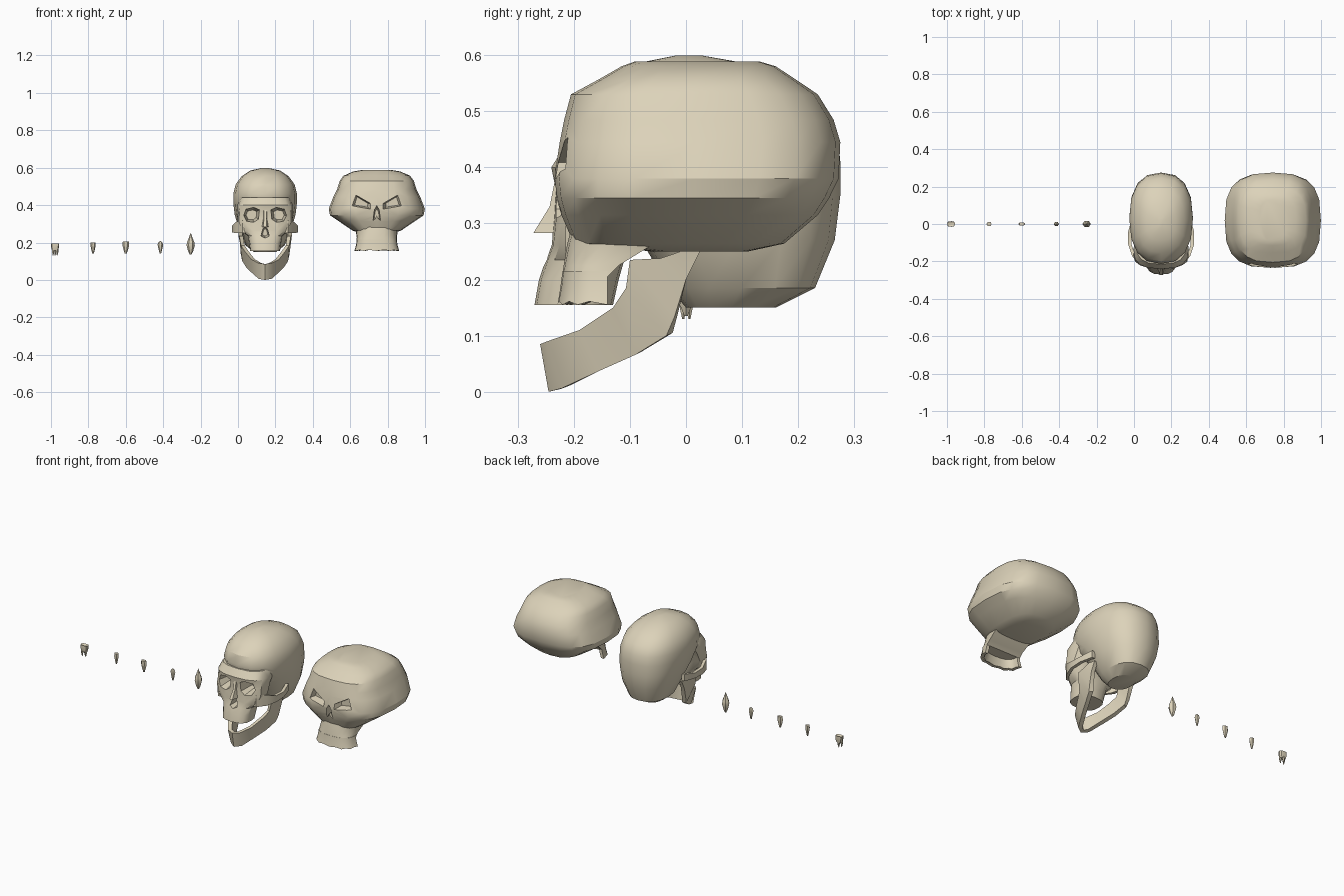
import bpy, bmesh, math
from mathutils import Vector

if "Cube" in bpy.data.objects:
    bpy.data.objects.remove(bpy.data.objects["Cube"])

bone = bpy.data.materials.new("bone")
bone.diffuse_color = (0.72, 0.65, 0.49, 1)
bone.use_nodes = True
bone.node_tree.nodes["Principled BSDF"].inputs["Base Color"].default_value = bone.diffuse_color


def finish(name, bm, x=0.0, angle=35):
    bmesh.ops.recalc_face_normals(bm, faces=bm.faces)
    me = bpy.data.meshes.new(name)
    bm.to_mesh(me)
    bm.free()
    me.materials.append(bone)
    ob = bpy.data.objects.new(name, me)
    bpy.context.collection.objects.link(ob)
    ob.location.x = x
    smooth(ob, angle)
    return ob


def smooth(ob, angle=35):
    bpy.ops.object.select_all(action='DESELECT')
    ob.select_set(True)
    bpy.context.view_layer.objects.active = ob
    bpy.ops.object.shade_smooth_by_angle(angle=math.radians(angle))


def skin(bm, rings):
    """Join equal-length closed point rings and cap both ends."""
    vs = [[bm.verts.new(p) for p in r] for r in rings]
    n = len(vs[0])
    for a, b in zip(vs, vs[1:]):
        for i in range(n):
            j = (i + 1) % n
            bm.faces.new((a[i], a[j], b[j], b[i]))
    bm.faces.new(vs[0])
    bm.faces.new(vs[-1])


def ring(z, hw, yf, yb, e=2.0, n=16, x=0.0):
    pts = []
    for i in range(n):
        a = 2 * math.pi * i / n
        c, s = math.cos(a), math.sin(a)
        pts.append((x + hw * math.copysign(abs(c) ** (2 / e), c),
                    (yf + yb) / 2 + (yb - yf) / 2 * math.copysign(abs(s) ** (2 / e), s), z))
    return pts


def loft(name, rows, e=2.0, n=16, x=0.0, angle=35):
    bm = bmesh.new()
    skin(bm, [ring(*r, e=e, n=n) for r in rows])
    return finish(name, bm, x, angle)


def cut(ob, outlines, depth, x):
    """Carve tapered sockets from the front; outlines are (x, z) points."""
    for o in outlines:
        cx = sum(p[0] for p in o) / len(o)
        cz = sum(p[1] for p in o) / len(o)
        bm = bmesh.new()
        skin(bm, [[(cx + (px - cx) * s, y, cz + (pz - cz) * s) for px, pz in o]
                  for y, s in ((-0.32, 1.12), (-0.235, 1.0), (-0.235 + depth, 0.65))])
        c = finish("socket_cutter", bm, x)
        c.hide_render = True
        m = ob.modifiers.new("socket", 'BOOLEAN')
        m.operation, m.solver, m.object = 'DIFFERENCE', 'EXACT', c
        bpy.context.view_layer.objects.active = ob
        bpy.ops.object.modifier_apply(modifier=m.name)
        bpy.data.objects.remove(c)
    smooth(ob, 30)


def flip(o):
    return [(-px, pz) for px, pz in reversed(o)]


def union(a, b):
    m = a.modifiers.new("join", 'BOOLEAN')
    m.operation, m.solver, m.object = 'UNION', 'EXACT', b
    bpy.context.view_layer.objects.active = a
    bpy.ops.object.modifier_apply(modifier=m.name)
    bpy.data.objects.remove(b)


# ---- Natural skull: braincase and face merged, then sockets carved
X1 = 0.145
skull = loft("natural_skull", [
    (.15, .06, .0, .16), (.185, .105, -.03, .23), (.27, .14, -.08, .265),
    (.35, .163, -.15, .275), (.41, .17, -.205, .275), (.46, .17, -.213, .27),
    (.51, .158, -.2, .245), (.555, .125, -.155, .185), (.585, .08, -.09, .11),
    (.599, .015, -.02, .03)], e=2.4, x=X1)
face = loft("face", [
    (.155, .08, -.27, -.13), (.20, .086, -.262, -.12), (.235, .092, -.25, -.11),
    (.262, .128, -.24, -.11), (.31, .148, -.235, -.10), (.36, .146, -.232, -.07),
    (.40, .148, -.24, -.03), (.44, .135, -.215, .0)], e=2.7, x=X1)
union(skull, face)
eye = [(.03, .375), (.06, .388), (.105, .38), (.118, .345), (.10, .312), (.06, .308), (.035, .325)]
cut(skull, [eye, flip(eye), [(0, .29), (.013, .27), (.022, .235), (0, .225), (-.022, .235), (-.013, .27)]],
    .09, X1)

# nasal bone
bm = bmesh.new()
skin(bm, [[(-w, -.20, z), (-.35 * w, y, z), (.35 * w, y, z), (w, -.20, z)]
          for z, w, y in ((.283, .026, -.272), (.33, .018, -.243), (.385, .022, -.232))])
finish("nasal_bone", bm, X1)

for s in (1, -1):
    # cheek arches
    bm = bmesh.new()
    path = [(.115, -.215, .285, .035), (.15, -.17, .28, .03), (.17, -.11, .272, .018),
            (.17, -.04, .272, .015), (.15, .03, .28, .02)]
    skin(bm, [[(s * (x + dx), y, z + dz * h) for dx, dz in
               ((.006, 1), (.006, -1), (-.012, -1), (-.012, 1))] for x, y, z, h in path])
    finish("cheek_arch", bm, X1)

# lower jaw: stations (x, y_low, z_low, y_top, z_top), mirrored
st = [(0, -.245, .0, -.26, .085), (.035, -.222, .006, -.247, .09), (.07, -.155, .037, -.19, .11),
      (.10, -.09, .066, -.13, .15), (.122, -.035, .10, -.107, .185), (.13, -.02, .135, -.1, .235),
      (.135, .0, .2, -.045, .238), (.135, .025, .25, -.01, .25)]
full = [(-a[0],) + a[1:] for a in reversed(st[1:])] + st
rings = []
for i, (x, yl, zl, yt, zt) in enumerate(full):
    a, b = full[max(i - 1, 0)], full[min(i + 1, len(full) - 1)]
    d = Vector((b[0] - a[0], (b[1] + b[3] - a[1] - a[3]) / 2))
    nrm = Vector((-d.y, d.x)).normalized() * .022   # horizontal direction into the arch
    xt = x * 1.06
    rings.append([(x, yl, zl), (xt, yt, zt), (xt + nrm.x, yt + nrm.y, zt), (x + nrm.x, yl + nrm.y, zl + .005)])
bm = bmesh.new()
skin(bm, rings)
finish("lower_jaw", bm, X1)

# ---- Wide stylised skull
X2 = 0.742
wide = loft("wide_skull", [
    (.25, .09, -.06, .11), (.264, .13, -.2, .175), (.315, .205, -.222, .235),
    (.345, .25, -.231, .255), (.38, .257, -.235, .272), (.445, .232, -.225, .275),
    (.485, .212, -.217, .263), (.53, .198, -.205, .235), (.557, .178, -.155, .195),
    (.58, .125, -.115, .16), (.589, .07, -.09, .13)], e=2.9, n=20, x=X2)
eye = [(.03, .408), (.118, .462), (.14, .395), (.033, .378)]
nose = [(0, .398), (.013, .375), (.022, .315), (.009, .325), (0, .345), (-.009, .325), (-.022, .315), (-.013, .375)]
cut(wide, [eye, flip(eye), nose], .05, X2)


# upper jaw: solid root above, open curved wall below with a scalloped rim
def arch(hw, yf, yb, n=12):
    return [(hw * math.copysign(abs(math.cos(t)) ** .75, math.cos(t)), yb + (yf - yb) * math.sin(t) ** .75)
            for t in (math.pi * i / n for i in range(n + 1))]


bm = bmesh.new()
skin(bm, [[(x, y, z) for x, y in arch(hw, yf, yb)] for z, hw, yf, yb in
          ((.29, .125, -.205, -.04), (.262, .112, -.212, -.06), (.225, .107, -.218, -.12), (.205, .108, -.221, -.14))])
finish("upper_jaw_root", bm, X2)
bm = bmesh.new()
rings = []
for z, hw, yf in ((.215, .107, -.22), (.185, .111, -.224), (.158, .12, -.229)):
    rim = .006 if z < .16 else 0
    outer, inner = arch(hw, yf, -.14), arch(hw - .018, yf + .018, -.14)
    rings.append([(x, y, z + rim * (i % 2) - rim / 2) for i, (x, y) in enumerate(outer)] +
                 [(x, y, z + rim * (i % 2) - rim / 2) for i, (x, y) in reversed(list(enumerate(inner)))])
skin(bm, rings)
finish("upper_jaw_wall", bm, X2)


# ---- Loose teeth in a row
def tooth(name, x, rows, flat=.9, n=6):
    loft(name, [(z, w, -w * flat, w * flat) for z, w in rows], n=n, x=x, angle=40)


tooth("fang", -.253, [(.135, .004), (.155, .014), (.185, .022), (.2, .02), (.225, .01), (.25, .001)])
tooth("canine", -.415, [(.14, .004), (.165, .01), (.188, .015), (.2, .011), (.207, .003)], .75)
tooth("incisor", -.6, [(.14, .005), (.165, .013), (.185, .018), (.205, .016)], .6)
tooth("small_incisor", -.775, [(.14, .004), (.165, .01), (.185, .014), (.2, .013)], .85)
loft("molar_crown", [(.157, .016, -.011, .011), (.175, .021, -.015, .015), (.195, .022, -.014, .014),
                     (.19, .012, -.008, .008)], e=3, n=8, x=-.978)
for dx, dy in ((-.011, -.005), (.011, -.005), (0, .006)):
    bm = bmesh.new()
    skin(bm, [ring(z, w, dy - w, dy + w, n=5, x=dx) for z, w in ((.13, .002), (.148, .006), (.165, .008))])
    finish("molar_root", bm, -.978)
